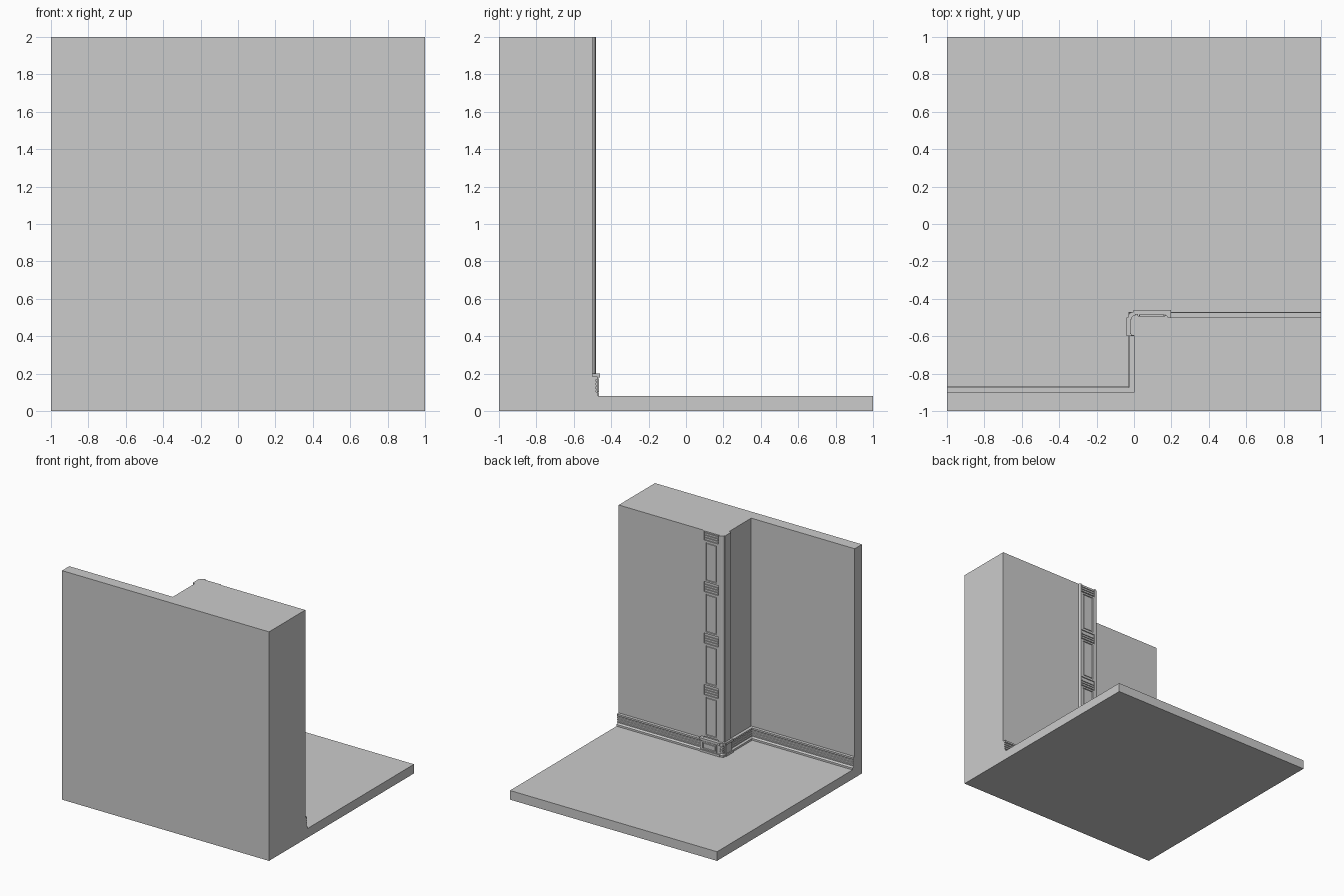
import bpy, bmesh, math

if "Cube" in bpy.data.objects:
    bpy.data.objects.remove(bpy.data.objects["Cube"])

def finish(name, bm):
    bmesh.ops.recalc_face_normals(bm, faces=bm.faces)
    me = bpy.data.meshes.new(name)
    bm.to_mesh(me)
    bm.free()
    ob = bpy.data.objects.new(name, me)
    bpy.context.collection.objects.link(ob)
    return ob

def add_prism(bm, pts, z0, z1):
    """Extrude a plan outline between two heights."""
    f = bm.faces.new([bm.verts.new((x, y, z0)) for x, y in pts])
    ext = bmesh.ops.extrude_face_region(bm, geom=[f], use_keep_orig=True)
    verts = [g for g in ext["geom"] if isinstance(g, bmesh.types.BMVert)]
    bmesh.ops.translate(bm, verts=verts, vec=(0, 0, z1 - z0))

def prism(name, pts, z0, z1):
    bm = bmesh.new()
    add_prism(bm, pts, z0, z1)
    return finish(name, bm)

def rect(x0, x1, y0, y1):
    return [(x0, y0), (x1, y0), (x1, y1), (x0, y1)]

def panel(name, x0, x1, z0, z1, y, border, gap):
    """Raised frame around a recess with a raised field."""
    bm = bmesh.new()
    add_prism(bm, rect(x0, x1, -0.5, y), z0, z1)
    bm.normal_update()
    bmesh.ops.recalc_face_normals(bm, faces=bm.faces)
    face = max(bm.faces, key=lambda f: f.calc_center_median().y)
    for thick, depth in ((border, 0), (0.003, -0.007), (gap, 0), (0.002, 0.005)):
        bmesh.ops.inset_region(bm, faces=[face], thickness=thick, depth=depth)
    return finish(name, bm)

def corner_outline(fx, fy, x_end, y_end, r, lip):
    """Plan of a trim wrapping the wall corner with a quarter-round bead."""
    pts = [(0.03, -0.53), (0.03, y_end), (fx, y_end), (fx, fy - r - lip)]
    cx, cy = fx + lip + r, fy - lip - r
    for i in range(7):
        a = math.pi - i * math.pi / 12
        pts.append((cx + r * math.cos(a), cy + r * math.sin(a)))
    pts += [(cx, fy), (x_end, fy), (x_end, -0.53)]
    return pts

# Floor and stepped wall
prism("floor", rect(-1, 1, -1, 1), 0, 0.08)
prism("stepped_wall", [(-1, -1), (1, -1), (1, -0.5), (0, -0.5), (0, -0.9), (-1, -0.9)], 0, 2)

# Baseboard: ridged profile swept along the wall
profile = [(0, 0.08), (0.03, 0.08), (0.03, 0.096), (0.02, 0.102)]
for i in range(3):
    z = 0.106 + i * 0.02
    profile += [(0.015, z), (0.021, z + 0.003), (0.021, z + 0.013), (0.015, z + 0.016)]
profile += [(0.015, 0.166), (0.027, 0.170), (0.027, 0.185), (0, 0.185)]
bm = bmesh.new()
rows = [[bm.verts.new((x, y, z)) for x, y in
         ((-1, -0.9 + d), (-d, -0.9 + d), (-d, -0.5 + d), (1, -0.5 + d))] for d, z in profile]
for a, b in zip(rows, rows[1:] + rows[:1]):
    for i in range(3):
        bm.faces.new((a[i], a[i + 1], b[i + 1], b[i]))
bm.faces.new([r[0] for r in rows])
bm.faces.new([r[3] for r in rows])
finish("baseboard", bm)

# Corner pilaster shaft, backing and side trim
prism("pilaster_back", corner_outline(-0.017, -0.492, 0.178, -0.595, 0.024, 0.006), 0.19, 2)
prism("pilaster_corner", corner_outline(-0.022, -0.482, 0.022, -0.588, 0.022, 0.006), 0.19, 2)
prism("pilaster_edge", [(0.165, -0.5), (0.182, -0.5), (0.18, -0.494), (0.168, -0.484), (0.165, -0.484)], 0.19, 2)

# Four panels, each topped by a band of reeds
bm = bmesh.new()
for i in range(4):
    z = 0.2 + 0.45 * i
    panel(f"panel_{i + 1}", 0.026, 0.162, z + 0.012, z + 0.375, -0.483, 0.022, 0.01)
    for k in range(3):
        zb = z + 0.384 + k * 0.021
        add_prism(bm, rect(0.03, 0.16, -0.5, -0.484), zb, zb + 0.013)
finish("reed_bands", bm)

# Pilaster base: plinth, die with small panel, cap
prism("base_plinth", corner_outline(-0.038, -0.464, 0.196, -0.598, 0.03, 0.008), 0.08, 0.098)
prism("base_die", corner_outline(-0.03, -0.473, 0.19, -0.594, 0.028, 0.007), 0.09, 0.185)
prism("base_cap", corner_outline(-0.04, -0.461, 0.198, -0.6, 0.03, 0.008), 0.18, 0.2)
panel("base_panel", 0.03, 0.175, 0.103, 0.175, -0.466, 0.014, 0.006)
